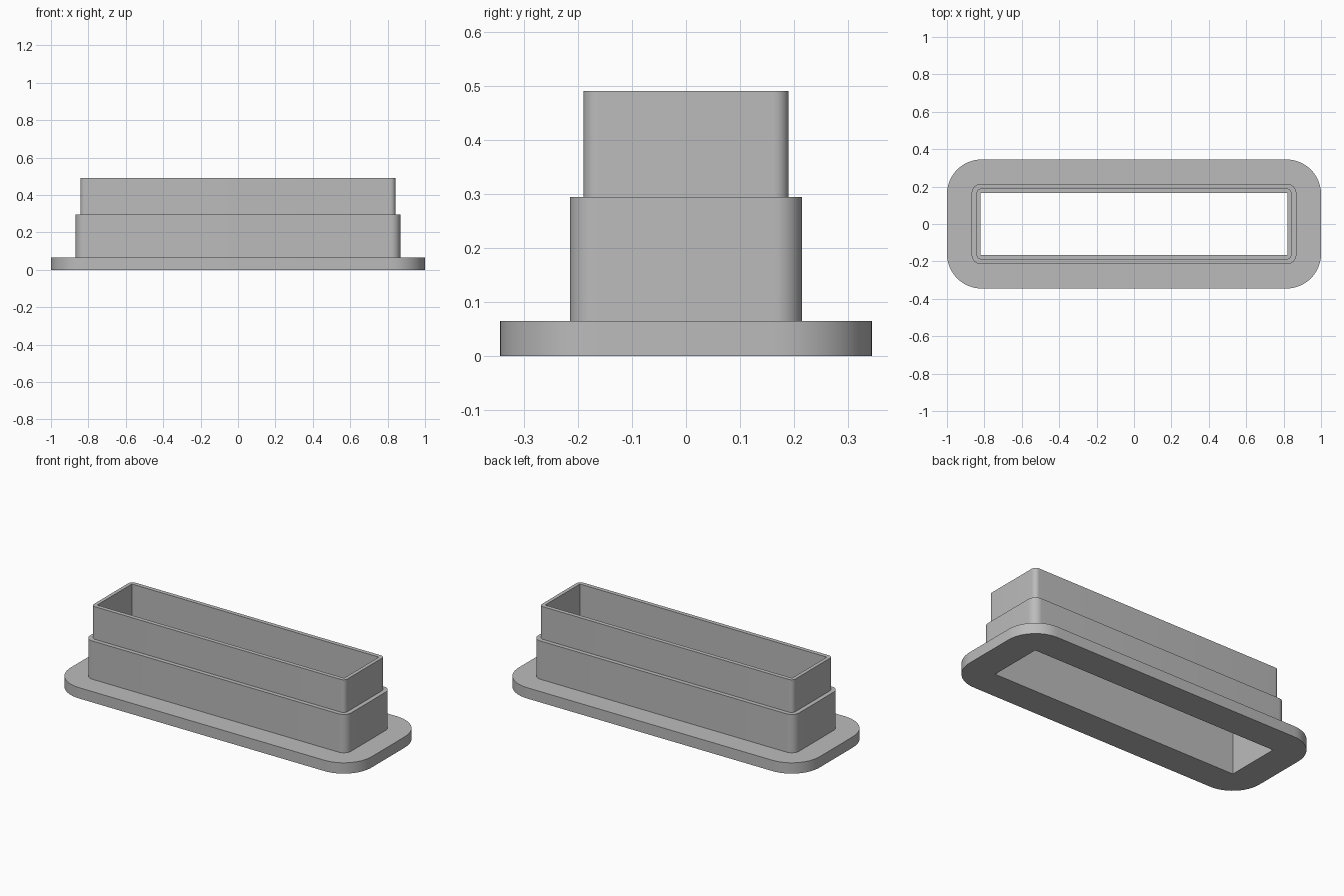
import bpy, bmesh
from math import sin, cos, pi

cube = bpy.data.objects.get("Cube")
if cube:
    bpy.data.objects.remove(cube, do_unlink=True)

SEGMENTS = 12  # steps per rounded corner


def rounded_loop(bm, half_x, half_y, radius, z):
    """Add one horizontal rounded-rectangle loop of vertices."""
    verts = []
    for corner, (sx, sy) in enumerate([(1, 1), (-1, 1), (-1, -1), (1, -1)]):
        for i in range(SEGMENTS + 1):
            a = (corner + i / SEGMENTS) * pi / 2
            verts.append(bm.verts.new((sx * (half_x - radius) + radius * cos(a),
                                       sy * (half_y - radius) + radius * sin(a), z)))
    return verts


# Outlines: half width, half depth, corner radius
flange = (1.0, 0.345, 0.185)
lower_collar = (0.868, 0.215, 0.05)
upper_collar = (0.842, 0.19, 0.027)
opening = (0.82, 0.165, 0.0)
flange_top, step_top, rim_top = 0.065, 0.295, 0.491

# Closed wall section: up the stepped outside, over the rim, down the opening
section = [(flange, 0), (flange, flange_top),
           (lower_collar, flange_top), (lower_collar, step_top),
           (upper_collar, step_top), (upper_collar, rim_top),
           (opening, rim_top), (opening, 0)]

bm = bmesh.new()
loops = [rounded_loop(bm, *outline, z) for outline, z in section]
for k, low in enumerate(loops):
    high = loops[(k + 1) % len(loops)]
    for i in range(len(low)):
        j = (i + 1) % len(low)
        bm.faces.new((low[i], low[j], high[j], high[i]))

# Collapse the square corners of the opening
bmesh.ops.remove_doubles(bm, verts=bm.verts, dist=0.0001)
bmesh.ops.recalc_face_normals(bm, faces=bm.faces)

mesh = bpy.data.meshes.new("stepped_sleeve")
bm.to_mesh(mesh)
bm.free()
sleeve = bpy.data.objects.new("stepped_sleeve", mesh)
bpy.context.collection.objects.link(sleeve)

# Plain grey
grey = bpy.data.materials.new("plain_grey")
grey.use_nodes = True
colour = (0.5, 0.5, 0.5, 1)
grey.diffuse_color = colour
grey.node_tree.nodes["Principled BSDF"].inputs["Base Color"].default_value = colour
mesh.materials.append(grey)

# Smooth corners, crisp edges
bpy.ops.object.select_all(action='DESELECT')
sleeve.select_set(True)
bpy.context.view_layer.objects.active = sleeve
bpy.ops.object.shade_smooth_by_angle(angle=pi / 6)
